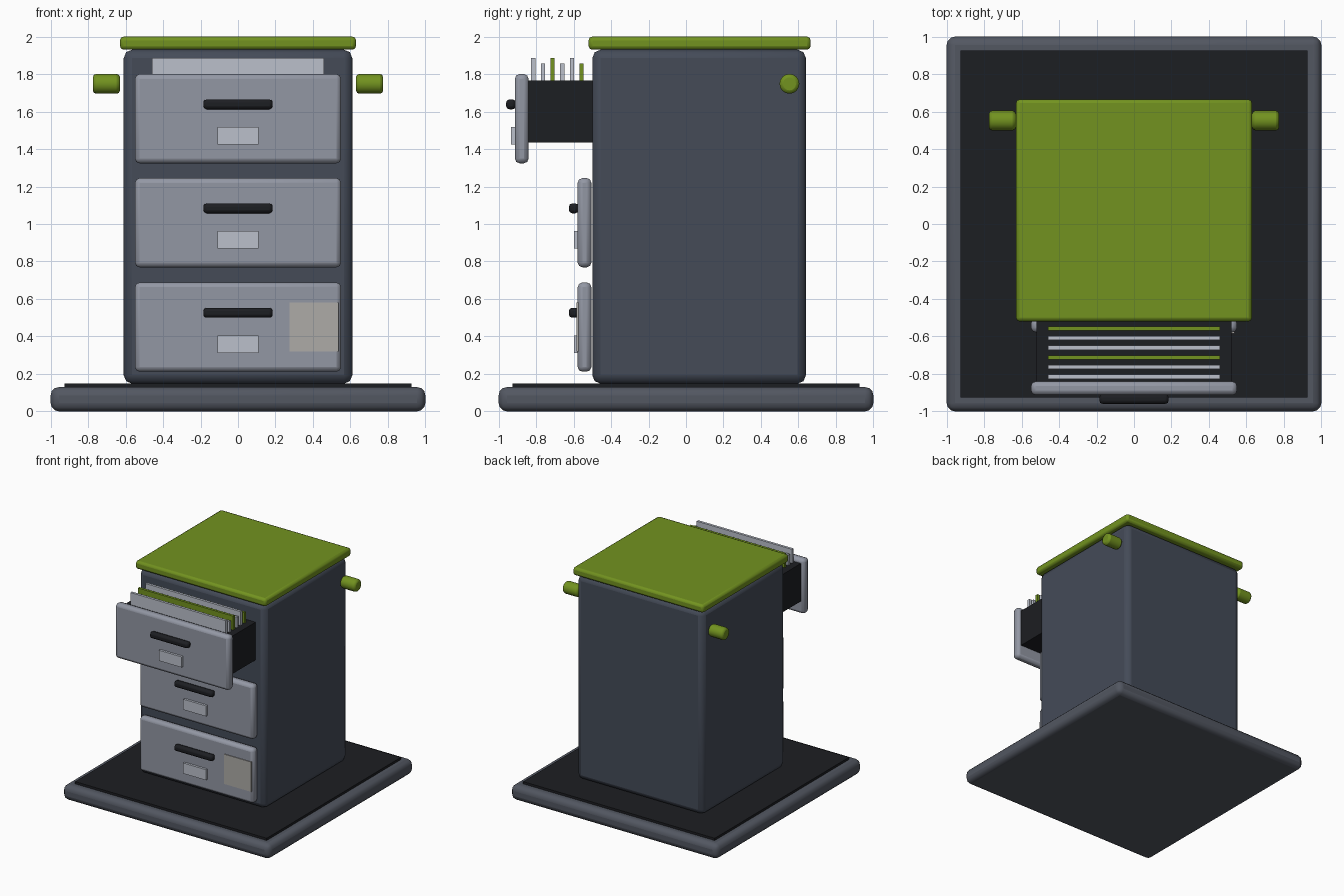
import bpy
from math import pi, radians

if "Cube" in bpy.data.objects:
    bpy.data.objects.remove(bpy.data.objects["Cube"])


def material(name, rgb):
    m = bpy.data.materials.new(name)
    m.diffuse_color = (*rgb, 1)
    m.use_nodes = True
    m.node_tree.nodes["Principled BSDF"].inputs["Base Color"].default_value = m.diffuse_color
    return m


LIME = material("lime", (0.17, 0.29, 0.014))
SLATE = material("slate", (0.058, 0.07, 0.097))
BASE = material("base_grey", (0.085, 0.095, 0.12))
BLACK = material("black", (0.012, 0.013, 0.016))
STEEL = material("steel", (0.29, 0.31, 0.37))
PAPER = material("paper", (0.5, 0.53, 0.6))
STICKER = material("sticker", (0.42, 0.41, 0.39))


def finish(o, name, mat, bevel, segs):
    o.name = name
    o.data.materials.append(mat)
    bpy.ops.object.transform_apply(location=False, rotation=True, scale=True)
    if bevel:
        b = o.modifiers.new("Bevel", 'BEVEL')
        b.width, b.segments = bevel, segs
        b.limit_method = 'ANGLE'
        b.angle_limit = radians(40)
        bpy.ops.object.shade_smooth_by_angle(angle=radians(40))
    return o


def box(name, x, y, z, mat, bevel=0, segs=2):
    """Box from (min, max) pairs on each axis."""
    bpy.ops.mesh.primitive_cube_add(size=1, location=[(a + b) / 2 for a, b in (x, y, z)])
    o = bpy.context.object
    o.scale = [b - a for a, b in (x, y, z)]
    return finish(o, name, mat, bevel, segs)


# Plinth and its dark mat
box("base", (-1, 1), (-1, 1), (0, 0.13), BASE, 0.045, 3)
box("base_mat", (-0.925, 0.925), (-0.925, 0.925), (0.12, 0.15), BLACK)

# Cabinet body and lid
box("cabinet_body", (-0.61, 0.61), (-0.5, 0.64), (0.148, 1.93), SLATE, 0.045)
box("lid", (-0.63, 0.63), (-0.52, 0.665), (1.93, 2.0), LIME, 0.02)

# Three drawers: the top one is pulled out
for i, (zc, pull) in enumerate(((0.45, 0), (1.007, 0), (1.562, 0.335))):
    f = -0.578 - pull
    n = f"drawer_{i + 1}"
    box(n + "_front", (-0.55, 0.55), (f, f + 0.073), (zc - 0.238, zc + 0.238), STEEL, 0.025)
    box(n + "_handle", (-0.185, 0.185), (f - 0.047, f + 0.005), (zc + 0.05, zc + 0.103), BLACK, 0.018)
    box(n + "_label", (-0.11, 0.11), (f - 0.02, f + 0.005), (zc - 0.137, zc - 0.045), PAPER)

box("sticker", (0.275, 0.535), (-0.584, -0.57), (0.32, 0.58), STICKER)

# Open drawer tray with hanging files
box("drawer_tray", (-0.52, 0.52), (-0.85, -0.45), (1.435, 1.765), BLACK)
for i in range(6):
    y = -0.815 + i * 0.0515
    box(f"file_{i + 1}", (-0.46, 0.46), (y - 0.011, y + 0.011),
        (1.5, 1.857 if i % 2 else 1.886), LIME if i in (2, 5) else PAPER)

# Side knobs
for side, s in (("right", 1), ("left", -1)):
    bpy.ops.mesh.primitive_cylinder_add(vertices=16, radius=0.053, depth=0.145,
                                        location=(s * 0.702, 0.552, 1.748), rotation=(0, pi / 2, 0))
    finish(bpy.context.object, "knob_" + side, LIME, 0.018, 2)
